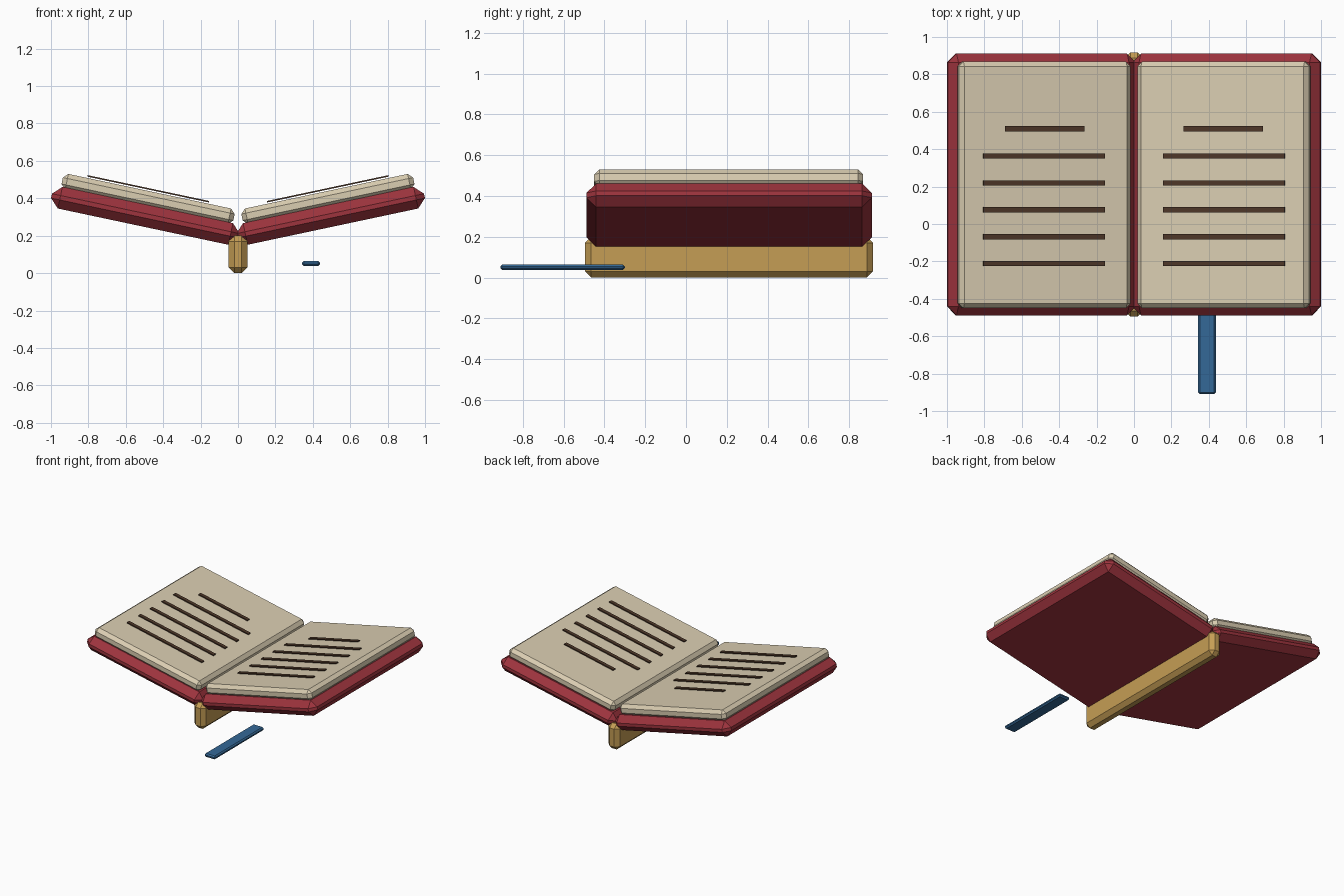
import bpy, bmesh, math
from mathutils import Matrix

if "Cube" in bpy.data.objects:
    bpy.data.objects.remove(bpy.data.objects["Cube"])

TILT = math.radians(12)


def material(name, rgb):
    m = bpy.data.materials.new(name)
    m.diffuse_color = (*rgb, 1)
    m.use_nodes = True
    m.node_tree.nodes["Principled BSDF"].inputs["Base Color"].default_value = m.diffuse_color
    return m


RED = material("cover red", (0.34, 0.034, 0.047))
CREAM = material("page cream", (0.70, 0.61, 0.44))
GOLD = material("spine gold", (0.56, 0.34, 0.09))
BLUE = material("ribbon blue", (0.034, 0.14, 0.31))
BROWN = material("ink brown", (0.075, 0.038, 0.021))


def box(name, mat, xr, yr, zr, bevel=0.0, side=0):
    """Chamfered box from ranges; side = 1 or -1 tilts it as a book half."""
    lo, hi = zip(xr, yr, zr)
    size = [b - a for a, b in zip(lo, hi)]
    mid = [(a + b) / 2 for a, b in zip(lo, hi)]
    if side:
        mid[0] *= side
    bm = bmesh.new()
    bmesh.ops.create_cube(bm, size=1)
    bmesh.ops.scale(bm, vec=size, verts=bm.verts)
    if bevel:
        bmesh.ops.bevel(bm, geom=bm.edges[:], offset=bevel, segments=1,
                        affect='EDGES', clamp_overlap=True)
    bm.transform(Matrix.Rotation(-TILT * side, 4, 'Y') @ Matrix.Translation(mid))
    mesh = bpy.data.meshes.new(name)
    bm.to_mesh(mesh)
    bm.free()
    mesh.materials.append(mat)
    obj = bpy.data.objects.new(name, mesh)
    bpy.context.collection.objects.link(obj)
    return obj


# Spine and loose ribbon
box("spine", GOLD, (-0.05, 0.05), (-0.495, 0.917), (0, 0.20), 0.03)
box("ribbon", BLUE, (0.343, 0.438), (-0.91, -0.30), (0.037, 0.064), 0.009)

# Two open halves: cover, page block and text lines
for side, label in ((-1, "left"), (1, "right")):
    box(f"{label}_cover", RED, (0.035, 1.061), (-0.488, 0.911),
        (0.1375, 0.2555), 0.047, side)
    box(f"{label}_pages", CREAM, (0.083, 1.022), (-0.45, 0.868),
        (0.245, 0.33), 0.025, side)
    box(f"{label}_heading_line", BROWN, (0.344, 0.778), (0.495, 0.523),
        (0.337, 0.345), 0, side)
    for i in range(5):
        y = 0.363 - i * 0.1437
        box(f"{label}_text_line_{i + 1}", BROWN, (0.231, 0.896),
            (y - 0.014, y + 0.014), (0.337, 0.345), 0, side)
